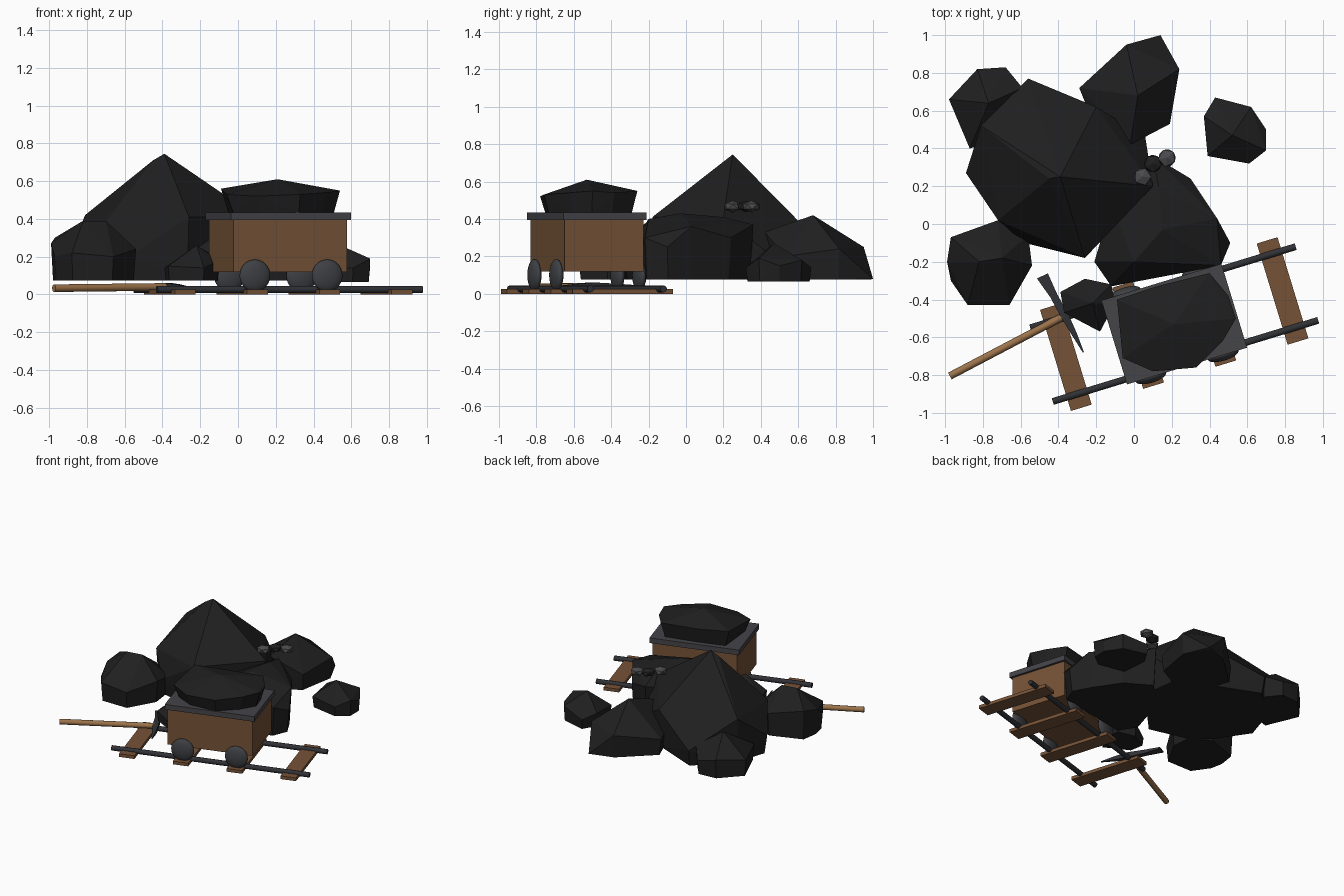
import bpy, bmesh, math
from mathutils import Matrix, Vector

if "Cube" in bpy.data.objects:
    bpy.data.objects.remove(bpy.data.objects["Cube"])


def material(name, r, g, b):
    mat = bpy.data.materials.new(name)
    mat.use_nodes = True
    mat.diffuse_color = (r, g, b, 1)
    mat.node_tree.nodes["Principled BSDF"].inputs["Base Color"].default_value = (r, g, b, 1)
    return mat


coal = material("coal black", .014, .014, .014)
wood = material("plank brown", .18, .085, .038)
handle_wood = material("handle tan", .33, .17, .07)
rail_metal = material("rail grey", .03, .031, .036)
wheel_metal = material("wheel grey", .05, .052, .058)
rim_metal = material("rim grey", .058, .058, .066)
pebble_stone = material("pebble grey", .07, .07, .075)


def add(name, bm, mat, matrix=Matrix()):
    """Turn a bmesh into a named object."""
    bmesh.ops.recalc_face_normals(bm, faces=bm.faces)
    mesh = bpy.data.meshes.new(name)
    bm.to_mesh(mesh)
    bm.free()
    mesh.materials.append(mat)
    obj = bpy.data.objects.new(name, mesh)
    obj.matrix_world = matrix
    bpy.context.collection.objects.link(obj)
    return obj


def smooth(obj):
    bpy.ops.object.select_all(action="DESELECT")
    bpy.context.view_layer.objects.active = obj
    obj.select_set(True)
    bpy.ops.object.shade_smooth_by_angle(angle=math.radians(40))


def box(name, size, centre, mat, frame):
    bm = bmesh.new()
    bmesh.ops.create_cube(bm, size=1)
    bmesh.ops.scale(bm, vec=size, verts=bm.verts)
    bmesh.ops.translate(bm, vec=centre, verts=bm.verts)
    return add(name, bm, mat, frame)


def rod(name, start, end, radius, sides, mat, frame=Matrix()):
    start, end = Vector(start), Vector(end)
    bm = bmesh.new()
    bmesh.ops.create_cone(bm, cap_ends=True, segments=sides, radius1=radius,
                          radius2=radius, depth=(end - start).length)
    turn = (end - start).to_track_quat("Z", "Y").to_matrix().to_4x4()
    bm.transform(Matrix.Translation((start + end) / 2) @ turn)
    return add(name, bm, mat, frame)


def rock(name, *points, base=.075, shrink=.95):
    """Faceted boulder: hull of the given corners plus a flat, slightly smaller foot."""
    points = [Vector(p) for p in points]
    middle = sum(points, Vector()) / len(points)
    bm = bmesh.new()
    for p in points:
        foot = middle + (p - middle) * shrink
        bm.verts.new(p)
        bm.verts.new((foot.x, foot.y, base))
    bmesh.ops.convex_hull(bm, input=bm.verts)
    bmesh.ops.delete(bm, geom=[v for v in bm.verts if not v.link_faces], context="VERTS")
    bmesh.ops.dissolve_limit(bm, angle_limit=.02, verts=bm.verts, edges=bm.edges)
    return add(name, bm, coal)


# Track and cart share one turned frame
track = Matrix.Translation((.213, -.53, 0)) @ Matrix.Rotation(math.radians(17), 4, "Z")

for i in range(4):
    box(f"sleeper_{i + 1}", (.115, .56, .025), (.4 * i - .6, 0, .0125), wood, track)
for side, label in ((-1, "front"), (1, "back")):
    y = .204 * side
    smooth(rod(f"{label}_rail", (-.735, y, .026), (.735, y, .026), .019, 10, rail_metal, track))

# Cart
box("cart_body", (.63, .44, .28), (0, 0, .26), wood, track)
box("cart_rim", (.665, .465, .04), (0, 0, .415), rim_metal, track)
for side, label in ((-1, "front"), (1, "back")):
    for end, place in ((-1, "right"), (1, "left")):
        bm = bmesh.new()
        bmesh.ops.create_uvsphere(bm, u_segments=24, v_segments=14, radius=.085)
        bmesh.ops.scale(bm, vec=(1, .36, 1), verts=bm.verts)
        bmesh.ops.translate(bm, vec=(.2 * end, .232 * side, .1), verts=bm.verts)
        smooth(add(f"{label}_{place}_wheel", bm, wheel_metal, track))

# Coal load in the cart
rock("cart_load", (-.09, -.4, .56), (.12, -.33, .55), (.4, -.26, .55), (.5, -.38, .54),
     (.54, -.5, .55), (.47, -.62, .54), (.33, -.76, .53), (.1, -.78, .52),
     (-.06, -.71, .53), (.21, -.53, .61), base=.425, shrink=.88)

# Boulders of the heap
rock("main_boulder", (-.89, .27, .22), (-.81, .52, .42), (-.56, .77, .2), (-.2, .62, .37),
     (.06, .46, .2), (.1, .2, .41), (-.26, -.18, .41), (-.58, -.1, .2),
     (-.72, .02, .36), (-.45, .24, .71), (-.39, .25, .745))
rock("middle_boulder", (.46, -.22, .3), (.51, -.1, .25), (.44, .03, .36), (.3, .24, .3),
     (.1, .36, .37), (-.12, .1, .3), (-.21, -.2, .25), (-.12, -.33, .2),
     (0, -.2, .4), (.15, -.03, .43), (.13, .2, .41))
rock("back_boulder", (-.04, .95, .25), (.14, 1, .08), (.24, .82, .24), (.19, .53, .2),
     (-.02, .42, .33), (-.2, .5, .2), (-.29, .72, .2), (.02, .68, .42))
rock("left_boulder", (.37, .57, .17), (.43, .67, .14), (.62, .62, .18), (.7, .5, .15),
     (.7, .39, .19), (.61, .32, .14), (.39, .36, .15), (.52, .47, .27), base=.065)
rock("front_right_boulder", (-.99, -.2, .27), (-.97, -.07, .3), (-.72, .02, .25),
     (-.56, -.06, .22), (-.54, -.22, .24), (-.66, -.43, .2), (-.88, -.43, .22),
     (-.97, -.3, .2), (-.82, -.2, .39), (-.7, -.18, .39))
rock("back_right_boulder", (-.98, .66, .2), (-.83, .82, .22), (-.68, .83, .18),
     (-.59, .72, .24), (-.7, .45, .2), (-.87, .4, .2), (-.77, .64, .36))
rock("small_boulder", (-.39, -.36, .14), (-.26, -.29, .18), (-.12, -.32, .2),
     (-.1, -.42, .18), (-.18, -.57, .14), (-.37, -.47, .15), (-.22, -.42, .26))

# Loose pebbles on the heap
for i, (x, y, mat) in enumerate(((.045, .25, pebble_stone), (.1, .32, coal), (.175, .35, pebble_stone))):
    bm = bmesh.new()
    bmesh.ops.create_icosphere(bm, subdivisions=1, radius=.052)
    bmesh.ops.scale(bm, vec=(1, 1, .6), verts=bm.verts)
    add(f"pebble_{i + 1}", bm, mat, Matrix.Translation((x, y, .467)) @ Matrix.Rotation(i, 4, "Z"))

# Pickaxe lying on the ground
smooth(rod("pickaxe_handle", (-.975, -.805, .033), (-.375, -.49, .04), .02, 12, handle_wood))

bm = bmesh.new()
across = Vector((.9, .43, 0))
rings = []
for x, y, width, thick in ((-.485, -.275, .032, .006), (-.425, -.38, .02, .014),
                           (-.365, -.49, .021, .02), (-.315, -.585, .014, .013),
                           (-.268, -.68, .003, .003)):
    centre = Vector((x, y, .04))
    up = Vector((0, 0, thick))
    rings.append([bm.verts.new(centre + across * width * a + up * b)
                  for a, b in ((-1, -1), (1, -1), (1, 1), (-1, 1))])
for first, second in zip(rings, rings[1:]):
    for k in range(4):
        n = (k + 1) % 4
        bm.faces.new((first[k], first[n], second[n], second[k]))
bm.faces.new(rings[0])
bm.faces.new(rings[-1])
add("pickaxe_head", bm, rail_metal)
